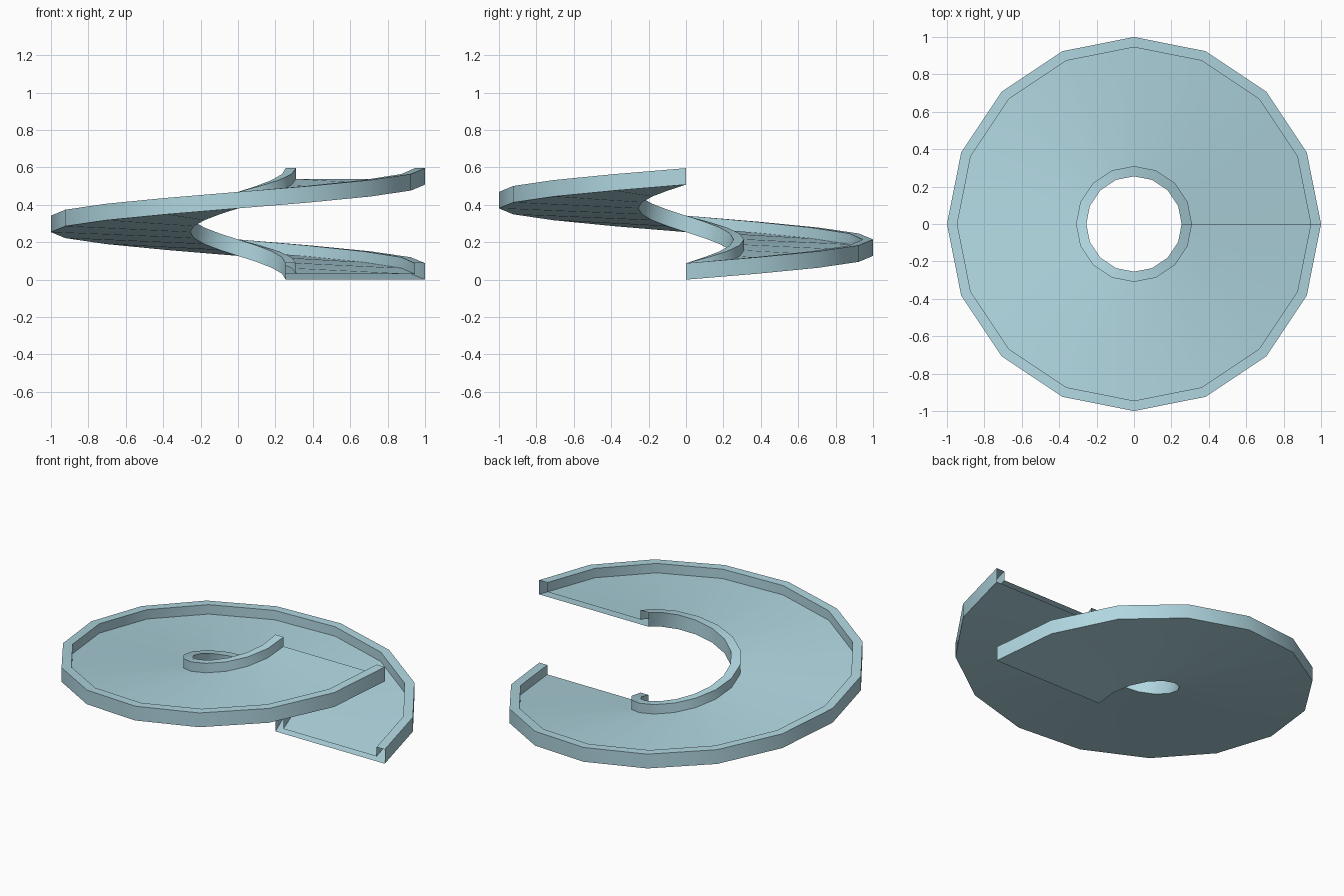
import bpy, bmesh, math

cube = bpy.data.objects.get("Cube")
if cube:
    bpy.data.objects.remove(cube, do_unlink=True)

# Ramp dimensions
STEPS = 16
RISE = 0.508
INNER, OUTER, WALL = 0.255, 1.0, 0.055
FLOOR, HEIGHT = 0.03, 0.088

# Pale blue material
blue = bpy.data.materials.new("pale_blue")
blue.use_nodes = True
colour = (0.434, 0.672, 0.745, 1.0)
blue.diffuse_color = colour
blue.node_tree.nodes["Principled BSDF"].inputs["Base Color"].default_value = colour

# Channel cross-section: floor with a low wall on each side (radius, height)
profile = [
    (INNER, 0), (OUTER, 0), (OUTER, HEIGHT), (OUTER - WALL, HEIGHT),
    (OUTER - WALL, FLOOR), (INNER + WALL, FLOOR),
    (INNER + WALL, HEIGHT), (INNER, HEIGHT),
]

# Sweep the cross-section through one rising turn, leaving both ends open
bm = bmesh.new()
rings = []
for step in range(STEPS + 1):
    turn = step / STEPS
    angle = turn * math.tau
    rings.append([
        bm.verts.new((r * math.cos(angle), r * math.sin(angle), z + turn * RISE))
        for r, z in profile
    ])
for low, high in zip(rings, rings[1:]):
    for i in range(len(profile)):
        j = (i + 1) % len(profile)
        bm.faces.new((low[i], high[i], high[j], low[j]))

mesh = bpy.data.meshes.new("spiral_ramp")
bm.to_mesh(mesh)
bm.free()
mesh.materials.append(blue)
ramp = bpy.data.objects.new("spiral_ramp", mesh)
bpy.context.collection.objects.link(ramp)

# Soft shading around the turn, crisp wall edges
bpy.ops.object.select_all(action="DESELECT")
ramp.select_set(True)
bpy.context.view_layer.objects.active = ramp
bpy.ops.object.shade_smooth_by_angle(angle=math.radians(30))
